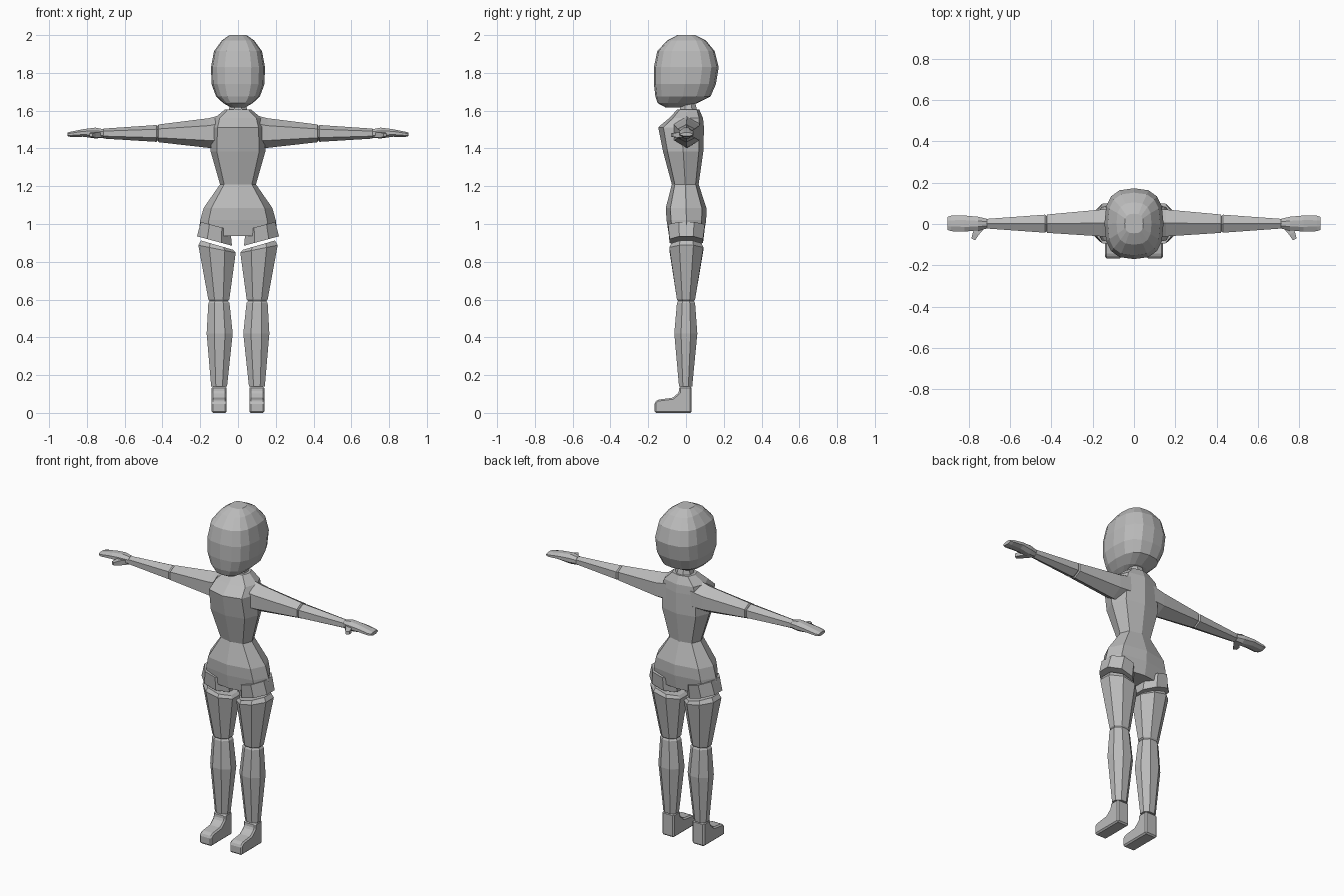
import bpy, bmesh, math
from mathutils import Vector

if "Cube" in bpy.data.objects:
    bpy.data.objects.remove(bpy.data.objects["Cube"])

grey = bpy.data.materials.new("plain_grey")
grey.diffuse_color = (0.5, 0.5, 0.5, 1)
grey.use_nodes = True
grey.node_tree.nodes["Principled BSDF"].inputs["Base Color"].default_value = grey.diffuse_color


def ring(axis, pos, a, b, n=8, phase=0.0, power=2.0, tilt=0.0):
    """Cross-section at pos on axis; a and b are (min, max) on the two other axes.
    axis 'z': a = x range, b = y range; axis 'x': a = y range, b = z range."""
    unit = []
    for i in range(n):
        t = phase + 2 * math.pi * i / n
        c, s = math.cos(t), math.sin(t)
        unit.append((math.copysign(abs(c) ** (2 / power), c),
                     math.copysign(abs(s) ** (2 / power), s)))
    mu = max(abs(p[0]) for p in unit)
    mv = max(abs(p[1]) for p in unit)
    out = []
    for u, v in unit:
        du = u / mu * (a[1] - a[0]) / 2
        p = (a[0] + a[1]) / 2 + du
        q = (b[0] + b[1]) / 2 + v / mv * (b[1] - b[0]) / 2
        w = pos + tilt * du
        out.append(Vector((p, q, w)) if axis == 'z' else Vector((w, p, q)))
    return out


def finish(name, bm, mirror, bevel=0):
    bmesh.ops.recalc_face_normals(bm, faces=bm.faces)
    me = bpy.data.meshes.new(name)
    bm.to_mesh(me)
    bm.free()
    me.materials.append(grey)
    ob = bpy.data.objects.new(name, me)
    bpy.context.collection.objects.link(ob)
    if bevel:
        m = ob.modifiers.new("bevel", 'BEVEL')
        m.width, m.segments = bevel, 1
    if mirror:
        m = ob.modifiers.new("mirror", 'MIRROR')
        m.use_mirror_merge = False
    return ob


def loft(name, rings, mirror=False):
    bm = bmesh.new()
    loops = [[bm.verts.new(p) for p in r] for r in rings]
    n = len(loops[0])
    for r0, r1 in zip(loops, loops[1:]):
        for i in range(n):
            j = (i + 1) % n
            bm.faces.new((r0[i], r0[j], r1[j], r1[i]))
    bm.faces.new(loops[0])
    bm.faces.new(loops[-1])
    return finish(name, bm, mirror)


# head: boxy rounded shape with a forward chin (z, half width, front y, back y)
head = [(2.0, .045, -.045, .05), (1.972, .085, -.10, .105), (1.915, .127, -.152, .152),
        (1.83, .143, -.17, .173), (1.74, .14, -.17, .158), (1.675, .116, -.162, .13),
        (1.64, .078, -.15, .06), (1.618, .04, -.11, -.03)]
loft("head", [ring('z', z, (-w, w), (f, b), 16, 0, 2.7) for z, w, f, b in head])

# neck
loft("neck", [ring('z', z, (-w, w), (f, b), 8, math.pi / 8) for z, w, f, b in
              [(1.69, .042, -.025, .05), (1.635, .042, -.025, .05), (1.58, .055, -.04, .065)]])

# torso with bust, waist and hips
torso = [(1.607, .068, -.045, .07), (1.56, .125, -.09, .09), (1.512, .14, -.147, .095),
         (1.385, .145, -.122, .092), (1.21, .095, -.075, .067), (1.085, .182, -.107, .108),
         (1.02, .20, -.103, .107), (.937, .21, -.09, .092)]
loft("torso", [ring('z', z, (-w, w), (f, b), 8, 0, 2.7) for z, w, f, b in torso])

# short cuffs of the hips above each leg, with a slanted opening
loft("hip_cuff", [ring('z', z, a, b, 8, math.pi / 8, 2, .27) for z, a, b in
                  [(.99, (.04, .197), (-.095, .1)), (.91, (.032, .217), (-.087, .09))]], True)


# legs: eight-sided segments with narrow inset rims at the joints
def leg_part(name, sections):
    loft(name, [ring('z', z, a, b, 8, math.pi / 8, 2, t) for z, a, b, t in sections], True)


leg_part("thigh", [(.888, (.026, .196), (-.078, .082), .29),
                   (.868, (.012, .21), (-.088, .092), .2),
                   (.60, (.046, .157), (-.048, .048), 0),
                   (.592, (.054, .149), (-.042, .042), 0)])
leg_part("shin", [(.594, (.054, .149), (-.042, .042), 0),
                  (.582, (.045, .157), (-.048, .048), 0),
                  (.42, (.028, .166), (-.062, .06), 0),
                  (.14, (.058, .142), (-.037, .033), 0)])

# feet: side profile pushed across the width
profile = [(-.167, 0), (.03, 0), (.03, .14), (-.035, .14), (-.038, .108),
           (-.07, .08), (-.15, .07), (-.167, .055)]
bm = bmesh.new()
face = bm.faces.new([bm.verts.new((.06, y, z)) for y, z in profile])
out = bmesh.ops.extrude_face_region(bm, geom=[face])
bmesh.ops.translate(bm, vec=(.08, 0, 0),
                    verts=[v for v in out["geom"] if isinstance(v, bmesh.types.BMVert)])
finish("foot", bm, True, .008)


# arms: six-sided segments with a ridge along the top and bottom
def arm_part(name, sections, n=6, phase=math.pi / 6):
    loft(name, [ring('x', x, a, b, n, phase) for x, a, b in sections], True)


arm_part("upper_arm", [(.06, (-.07, .075), (1.40, 1.585)),
                       (.155, (-.06, .07), (1.403, 1.56)),
                       (.42, (-.043, .046), (1.433, 1.527)),
                       (.425, (-.036, .038), (1.442, 1.518))])
arm_part("forearm", [(.424, (-.036, .038), (1.442, 1.518)),
                     (.432, (-.042, .045), (1.435, 1.524)),
                     (.71, (-.022, .025), (1.452, 1.505)),
                     (.718, (-.018, .02), (1.458, 1.5))])

# hands and thumbs
arm_part("hand", [(.712, (-.022, .025), (1.456, 1.502)),
                  (.755, (-.033, .035), (1.453, 1.51)),
                  (.82, (-.036, .041), (1.462, 1.502)),
                  (.885, (-.035, .04), (1.461, 1.489)),
                  (.903, (-.028, .034), (1.465, 1.484))], 8, math.pi / 8)
thumb = []
for x, y, r in [(.735, -.01, .014), (.765, -.045, .014), (.778, -.074, .009)]:
    thumb.append([Vector((x + sx * r, y + sx * r * .5, 1.471 + sz * r))
                  for sx, sz in [(-1, -1), (1, -1), (1, 1), (-1, 1)]])
loft("thumb", thumb, True)
